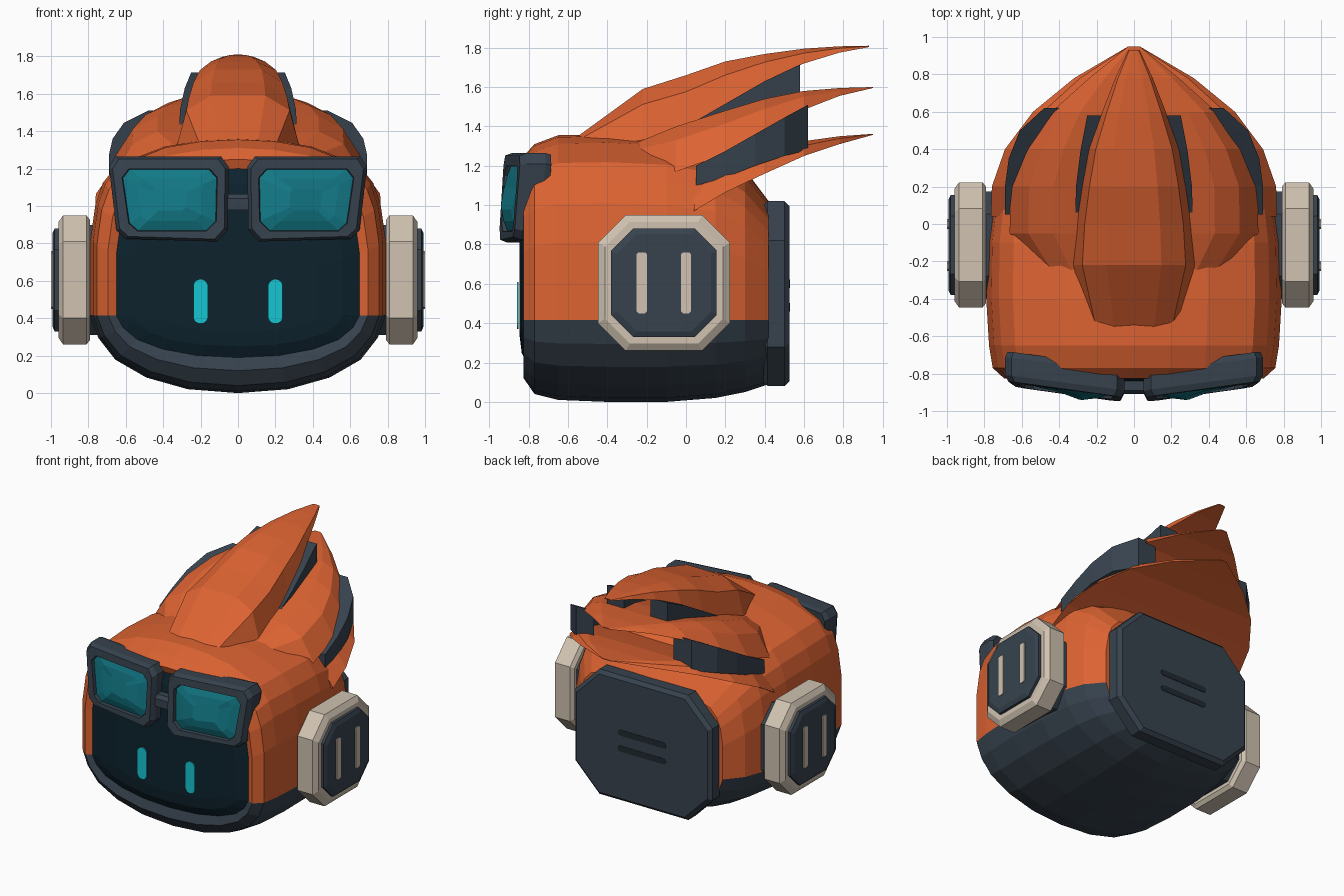
import bpy, bmesh, math

if "Cube" in bpy.data.objects:
    bpy.data.objects.remove(bpy.data.objects["Cube"])


def material(name, rgb):
    m = bpy.data.materials.new(name)
    m.diffuse_color = (*rgb, 1)
    m.use_nodes = True
    m.node_tree.nodes["Principled BSDF"].inputs["Base Color"].default_value = m.diffuse_color
    return m


ORANGE = material("orange", (0.72, 0.125, 0.032))
SLATE = material("slate", (0.038, 0.055, 0.076))
NAVY = material("dark navy", (0.004, 0.016, 0.026))
TEAL = material("lens teal", (0.006, 0.19, 0.24))
CYAN = material("eye cyan", (0.008, 0.56, 0.64))
CREAM = material("cream", (0.63, 0.54, 0.44))
BLACK = material("slot dark", (0.015, 0.022, 0.03))


def loft(name, rings, mats, rule=None):
    """Skin equal-length rings; rule(band, centre) picks the material slot."""
    bm = bmesh.new()
    vs = [[bm.verts.new(p) for p in r] for r in rings]
    n = len(vs[0])
    faces = []
    for b in range(len(vs) - 1):
        for i in range(n):
            j = (i + 1) % n
            faces.append((b, bm.faces.new((vs[b][i], vs[b][j], vs[b + 1][j], vs[b + 1][i]))))
    faces.append((-1, bm.faces.new(vs[0])))
    faces.append((len(vs) - 1, bm.faces.new(vs[-1])))
    for b, f in faces:
        if rule:
            f.material_index = rule(b, f.calc_center_median())
    bmesh.ops.recalc_face_normals(bm, faces=bm.faces)
    me = bpy.data.meshes.new(name)
    bm.to_mesh(me)
    bm.free()
    for m in mats:
        me.materials.append(m)
    ob = bpy.data.objects.new(name, me)
    bpy.context.collection.objects.link(ob)
    return ob


def mirror_x(ob):
    mod = ob.modifiers.new("mirror", 'MIRROR')
    mod.use_axis[0] = True
    return ob


def octagon(hw, hh, c):
    return [(hw, -hh + c), (hw, hh - c), (hw - c, hh), (-hw + c, hh),
            (-hw, hh - c), (-hw, -hh + c), (-hw + c, -hh), (hw - c, -hh)]


# Head: one rounded outline scaled along y, with the colour split at SPLIT
SPLIT = 0.415
LOWER = [(0, 1), (0.34, 0.95), (0.62, 0.8), (0.83, 0.57), (0.945, 0.29), (1, 0)]
UPPER = [(1, 0.2), (1, 0.42), (0.965, 0.63), (0.915, 0.75), (0.82, 0.85),
         (0.5, 0.955), (0.25, 0.99), (0, 1)]


def head_ring(y, w, lo, hi):
    half = [(w * x, y, SPLIT + t * (lo - SPLIT)) for x, t in LOWER]
    half += [(w * x, y, SPLIT + t * (hi - SPLIT)) for x, t in UPPER]
    return half + [(-x, yy, z) for x, yy, z in half[-2:0:-1]]


HEAD = [(-0.845, 0.42, 0.33, 1.0), (-0.835, 0.56, 0.25, 1.12), (-0.805, 0.65, 0.19, 1.2),
        (-0.825, 0.695, 0.12, 1.25), (-0.77, 0.755, 0.04, 1.31), (-0.65, 0.775, 0.01, 1.355),
        (-0.4, 0.79, 0.0, 1.36), (-0.1, 0.785, 0.0, 1.345), (0.15, 0.755, 0.02, 1.29),
        (0.3, 0.7, 0.05, 1.18), (0.42, 0.6, 0.09, 1.02)]


def head_rule(b, c):
    if b < 2:
        return 2
    return 1 if c.z < SPLIT else 0


loft("head", [head_ring(*s) for s in HEAD], [ORANGE, SLATE, NAVY], head_rule)


# Swept hair: three stacked tiers, each (y, half width, top z, rim z)
def tier(name, stations, inner, outer):
    rings = []
    for y, w, zt, zl in stations:
        d = (zt - zl) * 0.3
        half = [(w, y, zl), (outer * w, y, zt - d), (inner * w, y, zt)]
        rings.append(half + [(-x, yy, z) for x, yy, z in reversed(half)])
    loft(name, rings, [ORANGE])


tier("hair_crest", [
    (-0.55, 0.24, 1.35, 1.28), (-0.22, 0.325, 1.59, 1.33), (0, 0.31, 1.66, 1.38),
    (0.2, 0.28, 1.73, 1.5), (0.4, 0.24, 1.768, 1.63), (0.6, 0.17, 1.795, 1.72),
    (0.78, 0.1, 1.807, 1.775), (0.93, 0.03, 1.81, 1.803)], 0.45, 0.85)
tier("hair_middle", [
    (-0.27, 0.5, 1.31, 1.2), (-0.05, 0.665, 1.4, 1.17), (0.2, 0.66, 1.48, 1.26),
    (0.4, 0.58, 1.54, 1.37), (0.6, 0.44, 1.58, 1.485), (0.78, 0.24, 1.595, 1.555),
    (0.95, 0.03, 1.6, 1.595)], 0.65, 0.85)
tier("hair_lower", [
    (0.04, 0.765, 1.13, 0.97), (0.2, 0.76, 1.2, 1.065), (0.4, 0.69, 1.265, 1.16),
    (0.6, 0.54, 1.325, 1.25), (0.78, 0.32, 1.35, 1.31), (0.95, 0.03, 1.362, 1.357)], 0.75, 0.9)


# Dark blades between the hair tiers
def blade(name, stations, thick):
    rings = [[(x, y, lo), (x, y, hi), (x - thick, y, hi), (x - thick, y, lo)]
             for y, x, hi, lo in stations]
    mirror_x(loft(name, rings, [SLATE]))


blade("upper_hair_blade", [(0, 0.315, 1.4, 1.3), (0.2, 0.31, 1.515, 1.4),
                           (0.4, 0.285, 1.63, 1.46), (0.58, 0.25, 1.715, 1.5)], 0.14)
blade("lower_hair_blade", [(0.05, 0.69, 1.2, 1.1), (0.2, 0.69, 1.275, 1.14),
                           (0.35, 0.67, 1.36, 1.2), (0.5, 0.61, 1.445, 1.25),
                           (0.62, 0.48, 1.51, 1.28)], 0.15)

# Goggles: angled frames with domed lenses
FRAME = [(0.055, 0.87), (0.11, 0.81), (0.6, 0.825), (0.65, 0.87),
         (0.69, 1.21), (0.655, 1.265), (0.09, 1.265), (0.05, 1.21)]
LENS = [(0.12, 0.92), (0.17, 0.87), (0.535, 0.87), (0.58, 0.91),
        (0.615, 1.15), (0.58, 1.195), (0.155, 1.195), (0.115, 1.15)]


def goggle_ring(pts, dy, cx=0.365, cz=1.035, s=1.0):
    return [(cx + (x - cx) * s, -0.945 + 0.13 * x + 0.06 * (z - 1.03) + dy, cz + (z - cz) * s)
            for x, z in pts]


goggle_rings = [goggle_ring(FRAME, 0.16, s=0.96), goggle_ring(FRAME, 0.13),
                goggle_ring(FRAME, 0.035), goggle_ring(FRAME, 0.0, s=0.94),
                goggle_ring(LENS, 0.0, s=1.02), goggle_ring(LENS, 0.025),
                goggle_ring(LENS, 0.005, s=0.7), goggle_ring(LENS, -0.005, s=0.35)]
mirror_x(loft("goggle", goggle_rings, [SLATE, TEAL], lambda b, c: 1 if b >= 5 else 0))
loft("goggle_bridge", [[(x, y, z) for y, z in ((-0.91, 0.98), (-0.91, 1.04), (-0.89, 1.065),
                                               (-0.82, 1.065), (-0.82, 0.98))]
                       for x in (-0.08, 0.08)], [SLATE])


# Ear pieces: octagons stacked outwards along x
def ear_part(name, steps, mat):
    rings = [[(x, -0.112 + a, 0.605 + b) for a, b in octagon(h, h * 1.03, h * 0.42)]
             for x, h in steps]
    mirror_x(loft(name, rings, [mat]))


ear_part("ear_hub", [(0.6, 0.285), (0.81, 0.285)], SLATE)
ear_part("ear_pad", [(0.79, 0.31), (0.81, 0.335), (0.935, 0.335), (0.96, 0.3)], CREAM)
ear_part("ear_cap", [(0.95, 0.268), (0.98, 0.268), (0.993, 0.24)], SLATE)


# Thin rounded plates for eyes, ear bars and back slots
def capsule(hw, hh):
    r = min(hw, hh)
    ring = []
    for i in range(16):
        a = math.tau * (i + 0.5) / 16
        c, s = math.cos(a), math.sin(a)
        ring.append((r * c + math.copysign(hw - r, c), r * s + math.copysign(hh - r, s)))
    return ring


mirror_x(loft("eye", [[(0.2 + a, y, 0.49 + b) for a, b in capsule(0.04, 0.12)]
                      for y in (-0.858, -0.85)], [CYAN]))
for k, yc in enumerate((-0.225, 0.0)):
    mirror_x(loft(f"ear_bar_{k + 1}", [[(x, yc + a, 0.605 + b) for a, b in octagon(0.026, 0.155, 0.01)]
                                       for x in (0.992, 1.0)], [CREAM]))

# Back plate with bevelled rims and two slots
loft("back_plate", [[(a, y, 0.55 + b) for a, b in octagon(0.57 - i, 0.47 - i, 0.2 - i * 0.4)]
                    for y, i in ((0.395, 0.02), (0.415, 0), (0.5, 0), (0.525, 0.025))], [SLATE])
for k, zc in enumerate((0.6, 0.48)):
    loft(f"back_slot_{k + 1}", [[(a, y, zc + b) for a, b in capsule(0.2, 0.022)]
                                for y in (0.522, 0.528)], [BLACK])
